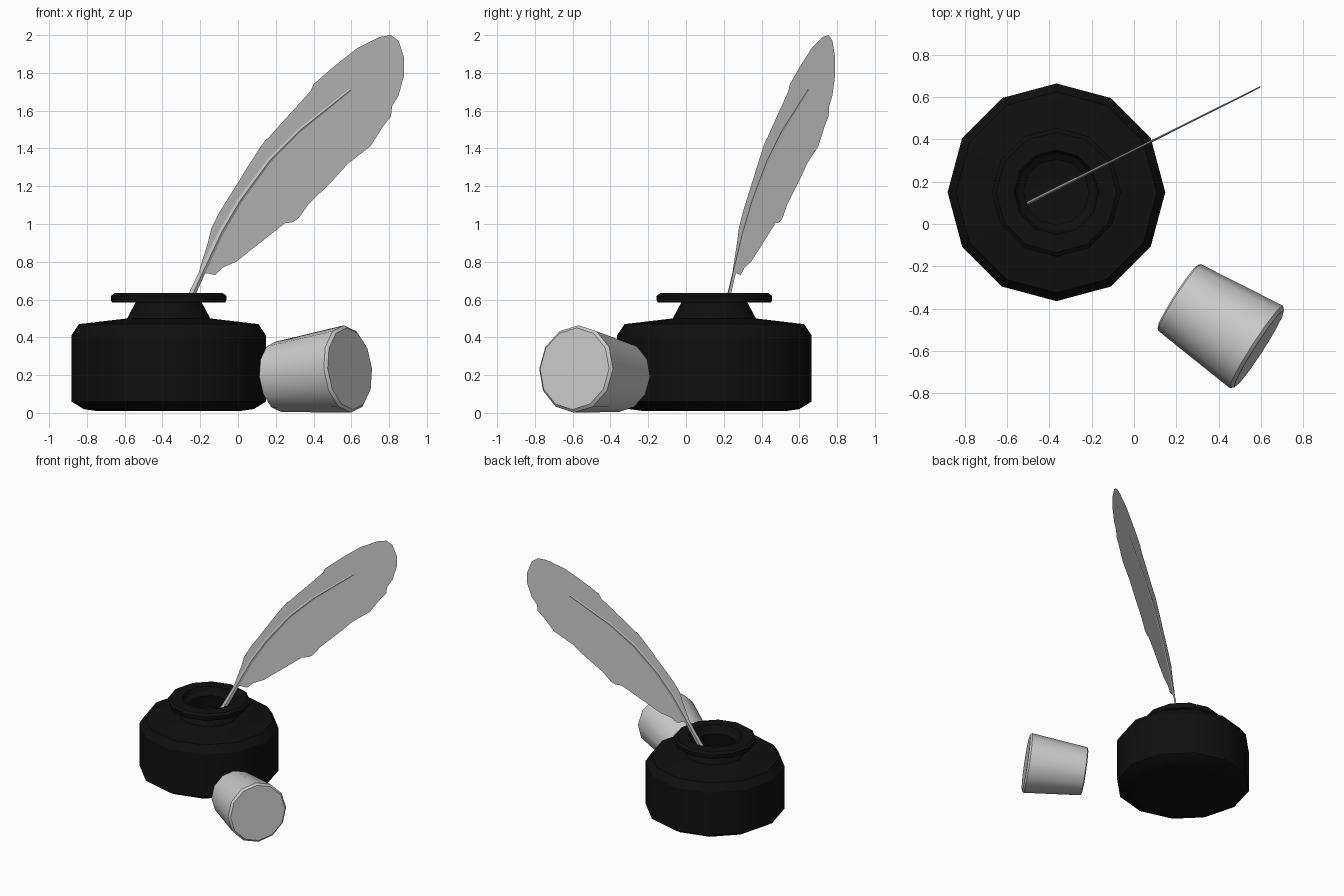
import bpy
import bmesh
import math
from mathutils import Matrix, Vector

cube = bpy.data.objects.get("Cube")
if cube:
    bpy.data.objects.remove(cube, do_unlink=True)


def make_material(name, value):
    mat = bpy.data.materials.new(name)
    mat.use_nodes = True
    colour = (value, value, value, 1)
    mat.diffuse_color = colour
    bsdf = next(n for n in mat.node_tree.nodes if n.type == 'BSDF_PRINCIPLED')
    bsdf.inputs["Base Color"].default_value = colour
    return mat


black = make_material("black glass", 0.005)
pale = make_material("pale grey", 0.6)


def finish(bm, name, material, smooth_angle=None):
    """Turn a bmesh into a named, coloured object."""
    mesh = bpy.data.meshes.new(name)
    bm.to_mesh(mesh)
    bm.free()
    mesh.materials.append(material)
    obj = bpy.data.objects.new(name, mesh)
    bpy.context.collection.objects.link(obj)
    if smooth_angle:
        bpy.ops.object.select_all(action='DESELECT')
        obj.select_set(True)
        bpy.context.view_layer.objects.active = obj
        bpy.ops.object.shade_smooth_by_angle(angle=math.radians(smooth_angle))
    return obj


def bridge(bm, rings):
    """Skin consecutive rings of vertices and cap both ends."""
    for low, high in zip(rings, rings[1:]):
        for i in range(len(low)):
            j = (i + 1) % len(low)
            bm.faces.new((low[i], low[j], high[j], high[i]))
    bm.faces.new(rings[0])
    bm.faces.new(rings[-1])
    bmesh.ops.recalc_face_normals(bm, faces=bm.faces)


def turned(name, profile, material, matrix, sides=12):
    """Revolve (radius, height) pairs around the local z axis."""
    bm = bmesh.new()
    rings = []
    for radius, height in profile:
        angles = [math.tau * k / sides for k in range(sides)]
        rings.append([bm.verts.new((radius * math.cos(a), radius * math.sin(a), height))
                      for a in angles])
    bridge(bm, rings)
    bm.transform(matrix)
    return finish(bm, name, material, smooth_angle=32)


# Ink bottle: outer wall, flanged lip, then the hollow inside
bottle_profile = [
    (0.38, 0.01), (0.45, 0.02), (0.515, 0.06), (0.515, 0.41), (0.475, 0.47),
    (0.22, 0.5), (0.175, 0.585), (0.3, 0.585), (0.305, 0.595), (0.305, 0.62),
    (0.285, 0.635), (0.2, 0.635), (0.185, 0.6), (0.155, 0.58), (0.17, 0.48),
    (0.44, 0.44), (0.47, 0.4), (0.47, 0.08), (0.4, 0.05),
]
turned("ink_bottle", bottle_profile, black, Matrix.Translation((-0.367, 0.15, 0)))

# Stopper lying on its side
small_end = Vector((0.208, -0.343, 0.19))
big_end = Vector((0.592, -0.59, 0.234))
axis = big_end - small_end
length = axis.length
across = Vector((0, 0, 1)).cross(axis).normalized()
upward = axis.normalized().cross(across)
lying = Matrix((across, upward, axis.normalized())).transposed().to_4x4()
lying.translation = small_end
turned("stopper",
       [(0.178, 0), (0.187, 0.008), (0.232, length - 0.015), (0.217, length)],
       pale, lying)

# The quill lies in one upright plane; u is its x position
sideways = Vector((0.894, 0.447, 0))
normal = Vector((0.447, -0.894, 0))


def in_plane(u, z):
    return Vector((u, 0.35 + 0.5 * u, z))


# Vane outline in hundredths: back edge up, round the tip, ragged edge down
vane_outline = [
    (-22, 69), (-20, 77), (-16, 90), (-14, 98), (-10, 106), (-5, 114), (0, 121),
    (3, 127), (9, 135), (12, 141), (15, 145), (17, 145), (20, 150), (24, 154),
    (30, 155), (34, 160), (37, 164), (40, 174), (48, 181), (54, 186), (63, 193),
    (75, 199), (81, 200), (85, 197), (88, 188), (88, 179), (85, 168), (79, 158),
    (81, 157), (77, 152), (72, 146), (70, 141), (60, 135), (53, 128), (51, 124),
    (41, 115), (37, 110), (32, 103), (29, 101), (22, 100), (17, 96), (13, 94),
    (12, 91), (4, 84), (-1, 80), (-8, 77), (-12, 73), (-17, 74),
]
bm = bmesh.new()
vane = bm.faces.new([bm.verts.new(in_plane(u / 100, z / 100)) for u, z in vane_outline])
bmesh.ops.triangulate(bm, faces=[vane])
finish(bm, "feather_vane", pale)

# Shaft: a flattened diamond section swept along the curve, tapering to the tip
shaft_path = [
    (-0.5, 0.09), (-0.37, 0.37), (-0.24, 0.635), (-0.18, 0.765), (-0.09, 0.955),
    (0.01, 1.125), (0.165, 1.335), (0.325, 1.495), (0.595, 1.71),
]
points = [in_plane(u, z) for u, z in shaft_path]
bm = bmesh.new()
rings = []
for i, point in enumerate(points):
    along = points[min(i + 1, len(points) - 1)] - points[max(i - 1, 0)]
    side = along.cross(normal).normalized()
    taper = 1 - 0.9 * i / (len(points) - 1)
    wide = side * 0.022 * math.sqrt(taper)
    thick = normal * (0.003 + 0.005 * taper)
    rings.append([bm.verts.new(point + offset) for offset in (wide, thick, -wide, -thick)])
bridge(bm, rings)
finish(bm, "feather_shaft", pale)
